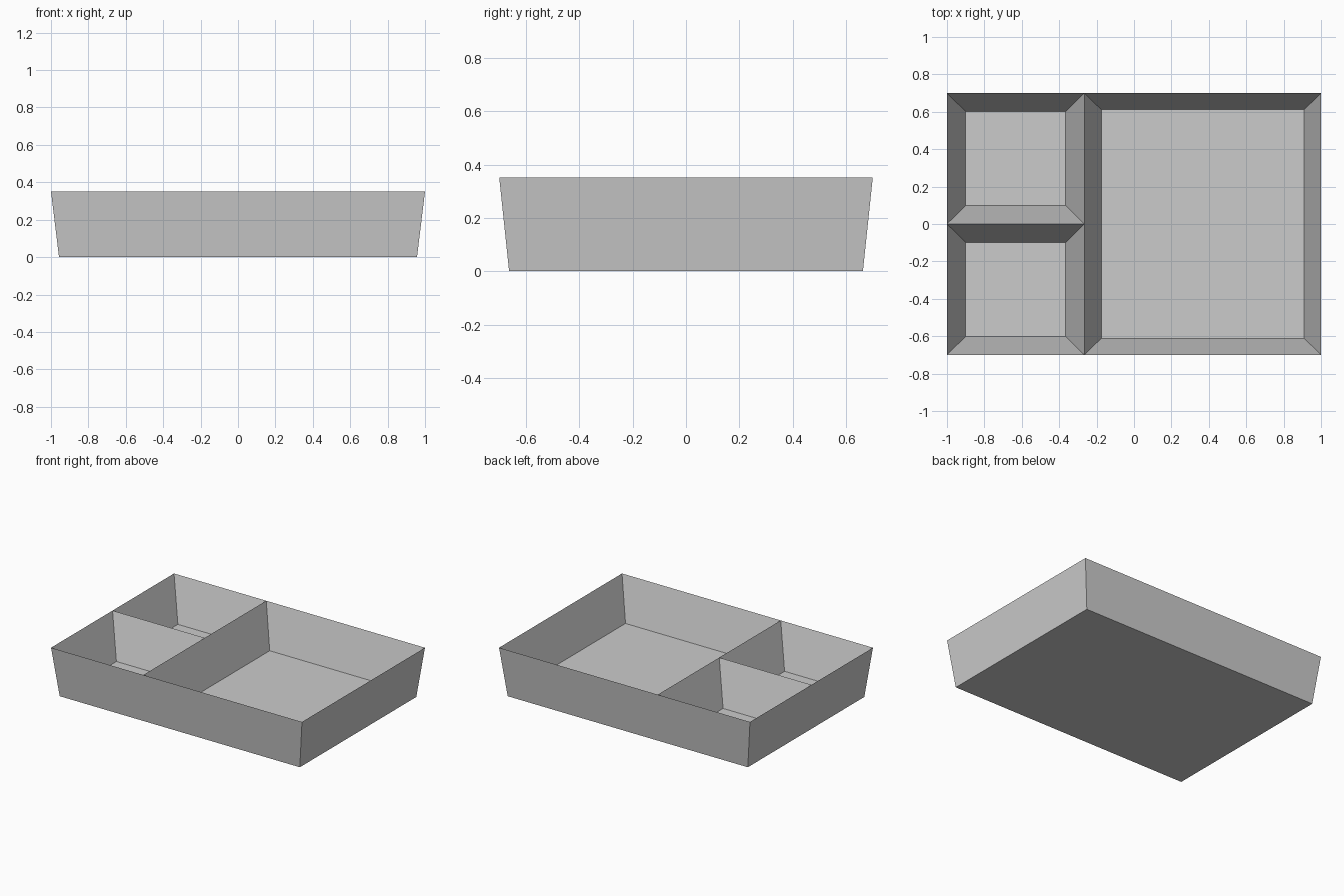
import bpy
import bmesh

old = bpy.data.objects.get("Cube")
if old:
    bpy.data.objects.remove(old, do_unlink=True)

# One plain grey for the whole tray
GREY = (0.6, 0.6, 0.6, 1.0)
grey = bpy.data.materials.new("plain grey")
grey.use_nodes = True
grey.diffuse_color = GREY
grey.node_tree.nodes["Principled BSDF"].inputs["Base Color"].default_value = GREY

HEIGHT = 0.352
FLOOR = 0.05
DIVIDER = -0.265


def tapered_box(name, x0, x1, y0, y1, inset_x, inset_y, base_z, inward=False):
    """Open-topped box whose walls taper in from the rim to the base."""
    bm = bmesh.new()

    def ring(dx, dy, z):
        corners = ((x0 + dx, y0 + dy), (x1 - dx, y0 + dy),
                   (x1 - dx, y1 - dy), (x0 + dx, y1 - dy))
        return [bm.verts.new((x, y, z)) for x, y in corners]

    rim = ring(0, 0, HEIGHT)
    base = ring(inset_x, inset_y, base_z)
    bm.faces.new(base[::-1])
    for i in range(4):
        j = (i + 1) % 4
        bm.faces.new((base[i], base[j], rim[j], rim[i]))
    if inward:
        bmesh.ops.reverse_faces(bm, faces=bm.faces[:])
    mesh = bpy.data.meshes.new(name)
    bm.to_mesh(mesh)
    bm.free()
    mesh.materials.append(grey)
    obj = bpy.data.objects.new(name, mesh)
    bpy.context.collection.objects.link(obj)
    return obj


# Outer shell with its underside
tapered_box("tray_shell", -1, 1, -0.7, 0.7, 0.043, 0.037, 0)

# Large compartment, then the two small ones beside it
tapered_box("large_compartment", DIVIDER, 1, -0.7, 0.7, 0.09, 0.089, FLOOR, True)
tapered_box("small_compartment_front", -1, DIVIDER, -0.7, 0, 0.1, 0.099, FLOOR, True)
tapered_box("small_compartment_back", -1, DIVIDER, 0, 0.7, 0.1, 0.099, FLOOR, True)
